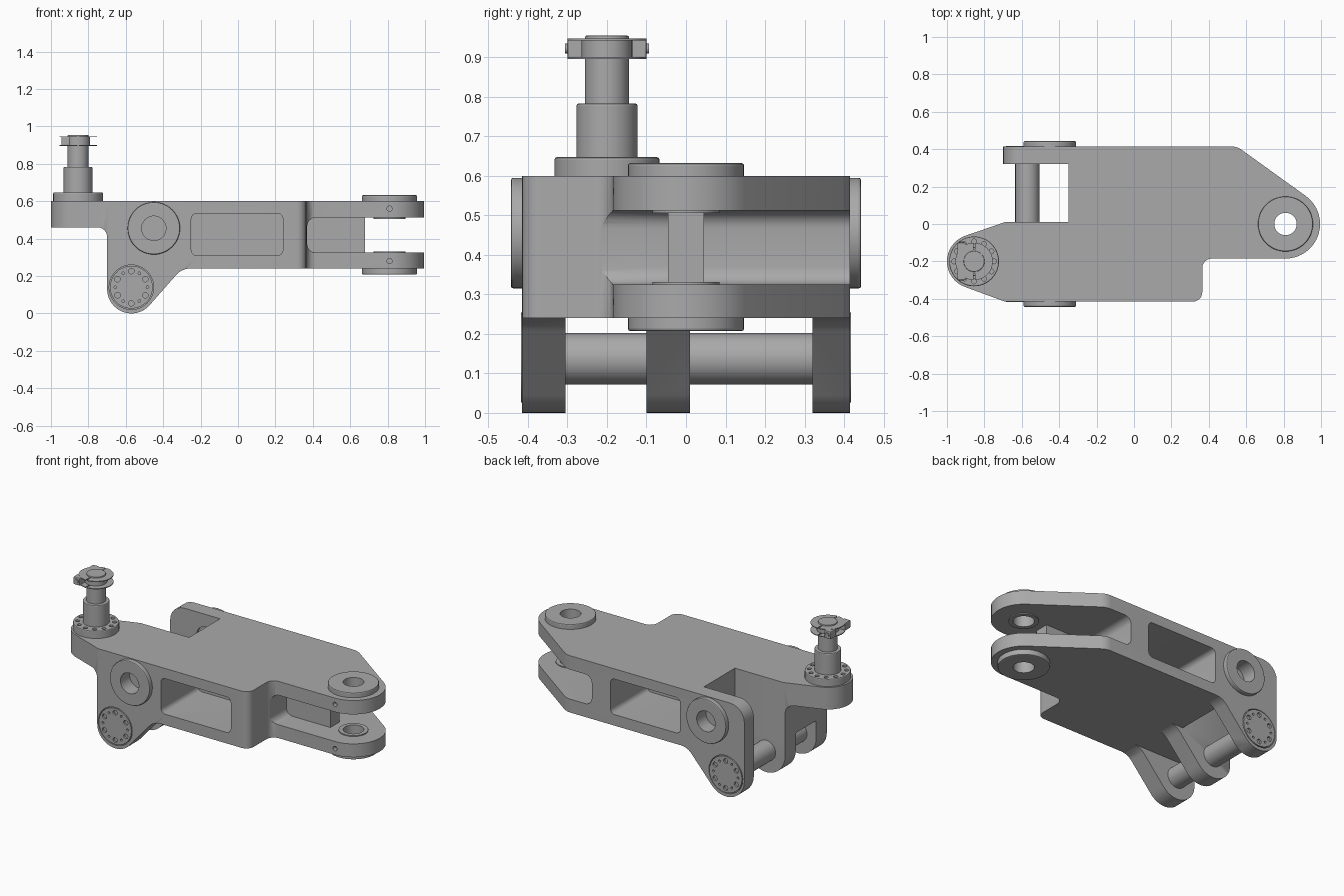
import bpy, bmesh
from math import sin, cos, tan, radians, pi
from mathutils import Vector

if "Cube" in bpy.data.objects:
    bpy.data.objects.remove(bpy.data.objects["Cube"])

steel = bpy.data.materials.new("steel grey")
steel.use_nodes = True
GREY = (0.4, 0.4, 0.4, 1)
steel.diffuse_color = GREY
steel.node_tree.nodes["Principled BSDF"].inputs["Base Color"].default_value = GREY


def arc(cx, cy, r, a0, a1, n=16):
    """Points along an arc, angles in degrees."""
    angles = [radians(a0 + (a1 - a0) * i / n) for i in range(n + 1)]
    return [(cx + r * cos(a), cy + r * sin(a)) for a in angles]


def circle(cx, cy, r, n=48):
    return arc(cx, cy, r, 0, 360, n)[:-1]


def rounded(points, n=6):
    """Fillet every corner given as (x, y, radius)."""
    out = []
    for i, p in enumerate(points):
        if len(p) == 2:
            out.append(p)
            continue
        c = Vector(p[:2])
        u = (Vector(points[i - 1][:2]) - c).normalized()
        v = (Vector(points[(i + 1) % len(points)][:2]) - c).normalized()
        half = u.angle(v) / 2
        mid = c + (u + v).normalized() * p[2] / sin(half)
        start = c + u * p[2] / tan(half) - mid
        end = c + v * p[2] / tan(half) - mid
        sweep = pi - 2 * half
        for k in range(n + 1):
            t = k / n
            q = (start * sin((1 - t) * sweep) + end * sin(t * sweep)) / sin(sweep)
            out.append(tuple(mid + q))
    return out


def rect(x0, x1, y0, y1, r=None):
    pts = [(x0, y0), (x1, y0), (x1, y1), (x0, y1)]
    return rounded([p + (r,) for p in pts]) if r else pts


def prism(name, pts, axis, a, b):
    """Extrude a flat profile along y or z from a to b."""
    place = (lambda u, v: (u, a, v)) if axis == "y" else (lambda u, v: (u, v, a))
    bm = bmesh.new()
    face = bm.faces.new([bm.verts.new(place(*p)) for p in pts])
    ext = bmesh.ops.extrude_face_region(bm, geom=[face])
    verts = [g for g in ext["geom"] if isinstance(g, bmesh.types.BMVert)]
    bmesh.ops.translate(bm, verts=verts, vec=(0, b - a, 0) if axis == "y" else (0, 0, b - a))
    bmesh.ops.recalc_face_normals(bm, faces=bm.faces)
    mesh = bpy.data.meshes.new(name)
    bm.to_mesh(mesh)
    bm.free()
    mesh.materials.append(steel)
    ob = bpy.data.objects.new(name, mesh)
    bpy.context.collection.objects.link(ob)
    return ob


def bake(ob):
    """Apply the modifiers of an object."""
    dg = bpy.context.evaluated_depsgraph_get()
    mesh = bpy.data.meshes.new_from_object(ob.evaluated_get(dg))
    ob.modifiers.clear()
    ob.data = mesh


def combine(ob, pts, axis, a, b, op="DIFFERENCE"):
    tool = prism("cutter", pts, axis, a, b)
    tool.hide_render = True
    m = ob.modifiers.new("cut", "BOOLEAN")
    m.operation, m.object, m.solver = op, tool, "EXACT"
    bake(ob)
    bpy.data.objects.remove(tool)


def bevel(ob, width, segments=2):
    m = ob.modifiers.new("edge", "BEVEL")
    m.width, m.segments, m.limit_method = width, segments, "ANGLE"
    m.angle_limit = radians(30)
    bake(ob)


def bolt_ring(ob, cx, cy, r, hole, count, axis, a, b, phase=90):
    for i in range(count):
        t = radians(phase + 360 * i / count)
        combine(ob, circle(cx + r * cos(t), cy + r * sin(t), hole, 12), axis, a, b)


# Main body: plan outline crossed with the side profile
plan = rounded([(-.7, .415), (-.7, .32), (-.35, .32), (-.35, .01), (-.69, .01)]
               + arc(-.855, -.2, .145, 109, 251)
               + [(-.69, -.415), (.365, -.415, .05), (.365, -.185, .05)]
               + arc(.81, 0, .185, -90, 54) + [(.55, .415, .1)])
side = rounded([(-1.1, .6), (-1.1, .46), (-.7, .46, .05)]
               + arc(-.57, .13, .13, 180, 319) + [(-.3, .24, .1), (1.1, .24), (1.1, .6)])
body = prism("body", plan, "z", -.2, .9)
combine(body, side, "y", -.6, .6, "INTERSECT")

# Gaps between the three legs
for y0, y1 in ((-.305, -.1), (.01, .32)):
    combine(body, rect(-.9, 0, -.1, .24), "y", y0, y1)

# Rounded top corner of the rear arm
combine(body, rounded([(-.75, .65), (-.75, .47), (-.7, .47), (-.7, .6, .1),
                       (-.57, .6), (-.57, .65)]), "y", .25, .5)

# Side windows and fork pockets, leaving a central web
window = rect(-.25, .24, .31, .535, .03)
pocket = rect(.37, 1.3, .325, .512, .045)
for y0, y1, y2 in ((-.045, -.6, -.24), (.045, .6, .6)):
    combine(body, window, "y", y0, y1)
    combine(body, pocket, "y", y0, y2)
combine(body, rect(.68, 1.3, .325, .512), "y", -.3, .3)
bevel(body, .013)

# Fork bore and grub screw holes
combine(body, circle(.81, 0, .06), "z", 0, .9)
for z in (.28, .56):
    combine(body, circle(.81, z, .014, 16), "y", -.3, -.16)

# Recesses for pin caps and blind bores of the side bosses
for s in (-1, 1):
    combine(body, circle(-.57, .14, .119), "y", s * .395, s * .6)
    combine(body, circle(-.45, .455, .065), "y", s * .35, s * .6)
combine(body, circle(-.45, .455, .065), "y", .25, .335)

# Fork bosses and inner bushings
for name, z0, z1 in (("upper_fork_boss", .59, .632), ("lower_fork_boss", .25, .207)):
    boss = prism(name, circle(.81, 0, .147), "z", z0, z1)
    bevel(boss, .006)
    combine(boss, circle(.81, 0, .06), "z", 0, .9)
for name, z0, z1 in (("upper_bushing", .506, .53), ("lower_bushing", .331, .31)):
    bush = prism(name, circle(.81, 0, .085), "z", z0, z1)
    combine(bush, circle(.81, 0, .06), "z", 0, .9)

# Side bosses and bolted pin caps, front and rear
for name, s in (("front", -1), ("rear", 1)):
    boss = prism(name + "_boss", circle(-.45, .455, .14), "y", s * .4, s * .443)
    bevel(boss, .006)
    combine(boss, circle(-.45, .455, .065), "y", -.6, .6)
    cap = prism(name + "_pin_cap", circle(-.57, .14, .114), "y", s * .39, s * .417)
    bolt_ring(cap, -.57, .14, .086, .015, 6, "y", s * .405, s * .5)
    bolt_ring(cap, -.57, .14, .086, .007, 6, "y", s * .405, s * .5, 120)

# Lower cross pin
prism("cross_pin", circle(-.57, .137, .065), "y", -.39, .39)

# Upright pin: flange, stepped shaft and split collar
PX, PY = -.855, -.2
flange = prism("pin_flange", circle(PX, PY, .133), "z", .59, .647)
bevel(flange, .006)
bolt_ring(flange, PX, PY, .107, .013, 12, "z", .63, .7)
lower = prism("lower_shaft", circle(PX, PY, .077), "z", .6, .783)
upper = prism("upper_shaft", circle(PX, PY, .056), "z", .75, .955)
for shaft in (lower, upper):
    bevel(shaft, .005)
for name, z in (("lower_collar_plate", .896), ("upper_collar_plate", .942)):
    plate = prism(name, circle(PX, PY, .1), "z", z, z + .005)
    for s in (-1, 1):
        combine(plate, rect(PX - .004, PX + .004, PY + s * .06, PY + s * .2), "z", .8, 1)
prism("collar_ring", circle(PX, PY, .064), "z", .9, .943)
for name, s in (("front", -1), ("rear", 1)):
    y0, y1 = sorted((PY + s * .045, PY + s * .1))
    lug = prism(name + "_collar_lug", rect(-.945, -.9, y0, y1), "z", .897, .946)
    bevel(lug, .005)
    bolt = prism(name + "_collar_bolt", circle(-.922, .922, .013, 16), "y",
                 PY + s * .09, PY + s * .106)

# Smooth the round surfaces while keeping edges crisp
for ob in bpy.context.view_layer.objects:
    ob.select_set(ob.type == "MESH")
bpy.context.view_layer.objects.active = body
bpy.ops.object.shade_smooth_by_angle(angle=radians(20))
